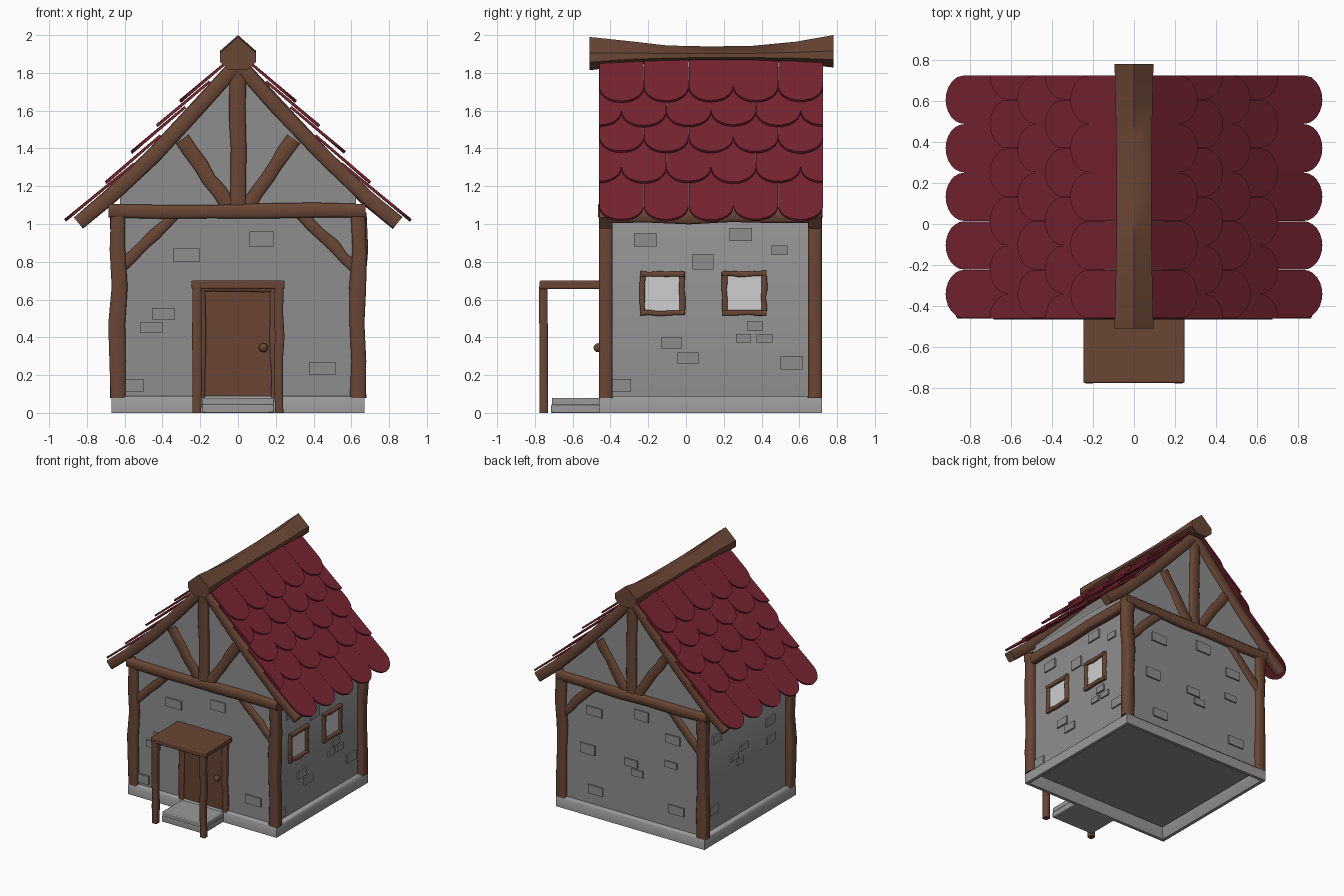
import bpy, bmesh, math, random
from mathutils import Vector

if "Cube" in bpy.data.objects:
    bpy.data.objects.remove(bpy.data.objects["Cube"])

random.seed(4)


def material(name, r, g, b):
    m = bpy.data.materials.new(name)
    m.diffuse_color = (r, g, b, 1)
    m.use_nodes = True
    m.node_tree.nodes["Principled BSDF"].inputs["Base Color"].default_value = m.diffuse_color
    return m


WOOD = material("brown timber", 0.141, 0.061, 0.035)
DOOR = material("door brown", 0.138, 0.058, 0.034)
WALL = material("wall grey", 0.27, 0.27, 0.27)
STONE = material("foundation grey", 0.32, 0.32, 0.32)
TILE = material("roof red", 0.19, 0.018, 0.03)
PANE = material("window pale grey", 0.62, 0.62, 0.62)


def finish(name, bm, mat):
    bmesh.ops.recalc_face_normals(bm, faces=bm.faces)
    me = bpy.data.meshes.new(name)
    bm.to_mesh(me)
    bm.free()
    me.materials.append(mat)
    ob = bpy.data.objects.new(name, me)
    bpy.context.collection.objects.link(ob)
    return ob


def loft(name, rings, mat, closed=False):
    """Skin a list of point rings, capped at the ends or closed in a loop."""
    bm = bmesh.new()
    vs = [[bm.verts.new(p) for p in r] for r in rings]
    pairs = list(zip(vs, vs[1:])) + ([(vs[-1], vs[0])] if closed else [])
    n = len(vs[0])
    for a, b in pairs:
        for i in range(n):
            j = (i + 1) % n
            bm.faces.new((a[i], a[j], b[j], b[i]))
    if not closed:
        bm.faces.new(vs[0])
        bm.faces.new(vs[-1])
    return finish(name, bm, mat)


def beam(name, path, w, d, depth_axis, wob=0.007, mat=WOOD, steps=5):
    """Hewn timber with chamfered corners; w across the wall, d along depth_axis."""
    pts = [Vector(p) for p in path]
    if len(pts) == 2:
        pts = [pts[0].lerp(pts[1], i / steps) for i in range(steps + 1)]
    n = Vector(depth_axis)
    rings = []
    for i, p in enumerate(pts):
        t = (pts[min(i + 1, len(pts) - 1)] - pts[max(i - 1, 0)]).normalized()
        s = t.cross(n).normalized()
        inner = 0 < i < len(pts) - 1
        c = p + s * (random.uniform(-wob, wob) if inner else 0)
        a = w / 2 + random.uniform(-wob, wob) / 2
        b = d / 2
        k = 0.28 * min(a, b)
        sec = [(a, b - k), (a - k, b), (k - a, b), (-a, b - k),
               (-a, k - b), (k - a, -b), (a - k, -b), (a, k - b)]
        rings.append([c + s * u + n * v for u, v in sec])
    return loft(name, rings, mat)


def box(name, x0, x1, y0, y1, z0, z1, mat, bevel=0.0):
    rings = [[(x0, y0, z), (x1, y0, z), (x1, y1, z), (x0, y1, z)] for z in (z0, z1)]
    ob = loft(name, rings, mat)
    if bevel:
        m = ob.modifiers.new("bevel", 'BEVEL')
        m.width, m.segments = bevel, 2
    return ob


# Foundation: hollow plinth ring
def rect(inset, z):
    x, y0, y1 = 0.67 - inset, -0.46 + inset, 0.72 - inset
    return [(-x, y0, z), (x, y0, z), (x, y1, z), (-x, y1, z)]


loft("foundation", [rect(0, 0), rect(0, 0.078), rect(0.012, 0.09), rect(0.06, 0.09),
                    rect(0.06, 0.075), rect(0.025, 0)], STONE, closed=True)

# Walls with gables
half = [(0.625, 0.075), (0.625, 1.17), (0.45, 1.35), (0.2, 1.61)]
prof = half + [(0, 1.83)] + [(-x, z) for x, z in reversed(half)]
FRONT, BACK, SIDE = -0.43, 0.69, 0.625
loft("walls", [[(x, y, z) for x, z in prof] for y in (FRONT, BACK)], WALL)

# Timber frame on both gables
for tag, y, out in (("front", -0.425, -1), ("back", 0.683, 1)):
    ax = (0, 1, 0)
    beam(tag + "_cross_beam", [(-0.685, y, 1.07), (0.675, y, 1.07)], 0.075, 0.08, ax)
    beam(tag + "_king_post", [(0, y, 1.1), (0, y, 1.86)], 0.085, 0.066, ax, 0.004)
    for s, side in ((-1, "left"), (1, "right")):
        beam(f"{tag}_{side}_post", [(s * 0.635, y, 0.08), (s * 0.635, y, 1.06)],
             0.082, 0.072, ax, 0.01)
        beam(f"{tag}_{side}_strut", [(s * 0.055, y, 1.1), (s * 0.295, y, 1.45)],
             0.075, 0.056, ax)
        beam(f"{tag}_{side}_brace", [(s * 0.62, y, 0.77), (s * 0.33, y, 1.06)],
             0.06, 0.056, ax)
        raf = [(0.845, 1.005), (0.68, 1.14), (0.45, 1.36), (0.2, 1.63), (0, 1.85)]
        beam(f"{tag}_{side}_rafter", [(s * x, y, z) for x, z in raf], 0.078, 0.07, ax, 0.004)
for s, side in ((-1, "left"), (1, "right")):
    beam(side + "_wall_plate", [(s * 0.635, -0.44, 1.045), (s * 0.635, 0.70, 1.045)],
         0.08, 0.075, (1, 0, 0))

# Ridge beam, sagging in the middle
stations = [(-0.51, 1.99, 1.80, 0.095), (-0.3, 1.968, 1.83, 0.09), (-0.1, 1.945, 1.85, 0.086),
            (0.12, 1.94, 1.857, 0.085), (0.35, 1.943, 1.855, 0.086), (0.58, 1.965, 1.84, 0.09),
            (0.78, 2.0, 1.815, 0.095)]
sec = [(0, 1), (1, 0.1), (1, -0.4), (0.5, -0.85), (-0.5, -0.85), (-1, -0.4), (-1, 0.1)]
loft("ridge_beam", [[(u * w, y, (t + b) / 2 + v * (t - b) / 2) for u, v in sec]
                    for y, t, b, w in stations], WOOD)

# Roof: five rows of round-ended shingles per side (start x, z, tip x, z)
ROWS = [(0.04, 1.875, 0.307, 1.65), (0.15, 1.755, 0.43, 1.52), (0.28, 1.62, 0.565, 1.38),
        (0.41, 1.47, 0.70, 1.22), (0.55, 1.32, 0.915, 1.02)]
Y0, Y1, N = -0.46, 0.725, 5
TW = (Y1 - Y0) / N
for s, side in ((-1, "left"), (1, "right")):
    for r, (xa, za, xb, zb) in enumerate(ROWS):
        L = math.hypot(xb - xa, zb - za)
        dx, dz = (xb - xa) / L, (zb - za) / L
        for k in range(N + r % 2):
            c = Y0 + TW * (k + (0 if r % 2 else 0.5))
            R = TW / 2 - 0.0008
            lo = 0 if c - R < Y0 - 0.01 else -90
            hi = 0 if c + R > Y1 + 0.01 else 90
            steps = 12 if hi - lo == 180 else 6
            arc = [math.radians(lo + (hi - lo) * i / steps) for i in range(steps + 1)]
            out = [(R * math.sin(a), L - R + R * math.cos(a)) for a in arc]
            if hi == 0:
                out.append((0, 0))
            out = [(R * math.sin(arc[0]), 0)] + out
            if hi != 0:
                out.append((R, 0))
            lift = random.uniform(-0.003, 0.003)
            rings = [[(s * (xa + dx * v - dz * h), c + u, za + dz * v + dx * h + lift * v / L)
                      for u, v in out] for h in (-0.008, 0.006)]
            loft(f"{side}_shingle_{r}_{k}", rings, TILE)

# Wall stones: (along, z, width, height)
FRONT_ST = [(.125, .92, .13, .08), (-.275, .835, .14, .07), (-.395, .525, .12, .06),
            (-.46, .45, .12, .055), (-.55, .145, .1, .07), (.445, .235, .14, .07)]
RIGHT_ST = [(-.215, .915, .12, .07), (.29, .945, .12, .07), (.495, .86, .085, .05),
            (.09, .8, .11, .08), (-.075, .37, .11, .06), (.01, .29, .11, .06),
            (.365, .46, .085, .05), (.305, .395, .08, .045), (.415, .395, .085, .045),
            (.56, .265, .12, .07), (-.34, .145, .1, .07)]
BACK_ST = [(.34, .85, .14, .07), (-.085, .93, .13, .08), (.4, .53, .13, .08), (.01, .52, .12, .06),
           (-.05, .45, .1, .055), (-.37, .81, .13, .07), (-.35, .6, .11, .05),
           (.33, .21, .13, .07), (-.4, .24, .14, .07)]
LEFT_ST = [(.5, .82, .11, .07), (-.19, .7, .11, .07), (-.2, .55, .11, .06), (.15, .62, .09, .05),
           (.28, .58, .09, .05), (.2, .52, .08, .05), (.54, .25, .11, .07), (-.1, .9, .11, .07)]
P = 0.012
for i, (a, z, w, h) in enumerate(FRONT_ST):
    box(f"front_stone_{i}", a - w/2, a + w/2, FRONT - P, FRONT + P, z - h/2, z + h/2, WALL)
for i, (a, z, w, h) in enumerate(BACK_ST):
    box(f"back_stone_{i}", a - w/2, a + w/2, BACK - P, BACK + P, z - h/2, z + h/2, WALL)
for s, side, table in ((1, "right", RIGHT_ST), (-1, "left", LEFT_ST)):
    for i, (a, z, w, h) in enumerate(table):
        box(f"{side}_stone_{i}", s * SIDE - P, s * SIDE + P, a - w/2, a + w/2,
            z - h/2, z + h/2, WALL)

# Two windows on the right wall
for i, y in enumerate((-0.125, 0.308)):
    box(f"window_pane_{i}", SIDE - 0.004, SIDE + 0.005, y - 0.105, y + 0.105, 0.53, 0.74, PANE)
    for e in (-1, 1):
        beam(f"window_jamb_{i}", [(SIDE, y + e * 0.104, 0.52), (SIDE, y + e * 0.104, 0.745)],
             0.028, 0.045, (1, 0, 0), 0.004)
        beam(f"window_rail_{i}", [(SIDE, y - 0.118, 0.633 + e * 0.104),
                                  (SIDE, y + 0.118, 0.633 + e * 0.104)],
             0.028, 0.05, (1, 0, 0), 0.004)

# Door with jambs, lintel and knob
box("door", -0.175, 0.185, -0.445, -0.42, 0.085, 0.65, DOOR)
for e in (-1, 1):
    beam("door_jamb", [(e * 0.195, -0.435, 0.08), (e * 0.195, -0.435, 0.66)],
         0.045, 0.05, (0, 1, 0), 0.005)
beam("door_lintel", [(-0.22, -0.435, 0.665), (0.22, -0.435, 0.665)], 0.045, 0.05, (0, 1, 0), 0.004)
bm = bmesh.new()
bmesh.ops.create_uvsphere(bm, u_segments=16, v_segments=10, radius=0.024)
bmesh.ops.translate(bm, verts=bm.verts, vec=(0.135, -0.465, 0.345))
finish("door_knob", bm, WOOD)

# Porch: step, posts and flat canopy
box("porch_step", -0.19, 0.19, -0.715, -0.44, 0, 0.045, STONE, 0.006)
box("porch_step_upper", -0.19, 0.19, -0.71, -0.44, 0.04, 0.08, STONE, 0.006)
for e in (-1, 1):
    beam("porch_post", [(e * 0.218, -0.753, 0), (e * 0.218, -0.755, 0.67)],
         0.048, 0.045, (0, 1, 0), 0.004)
box("porch_roof", -0.247, 0.247, -0.776, -0.425, 0.655, 0.7, WOOD, 0.008)

# Smooth the rounded parts, keep hard edges
bpy.ops.object.select_all(action='SELECT')
bpy.context.view_layer.objects.active = bpy.data.objects["walls"]
bpy.ops.object.shade_smooth_by_angle(angle=math.radians(50))
